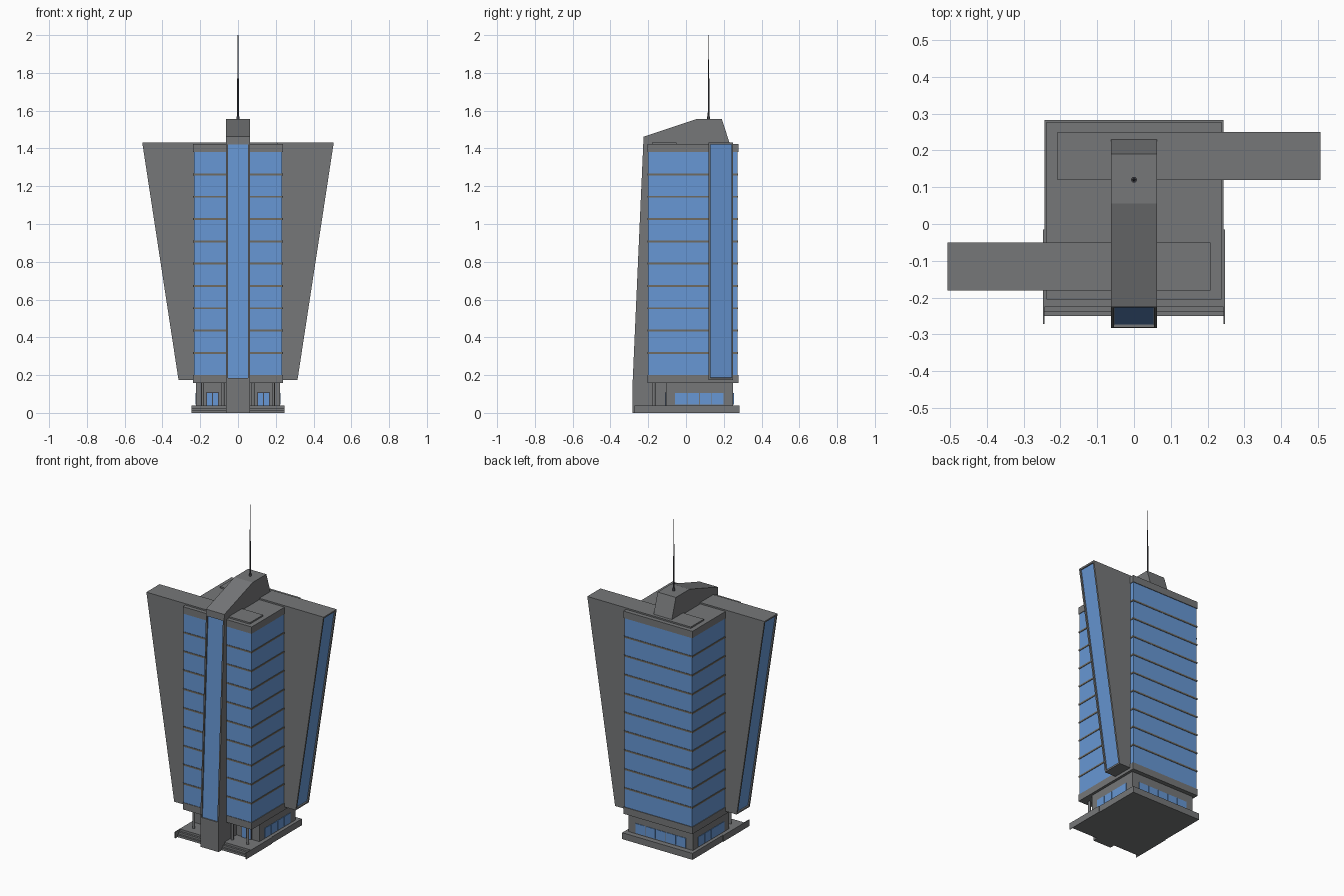
import bpy, bmesh
from mathutils import Vector

if "Cube" in bpy.data.objects:
    bpy.data.objects.remove(bpy.data.objects["Cube"])


def material(name, rgb):
    m = bpy.data.materials.new(name)
    m.diffuse_color = (*rgb, 1)
    m.use_nodes = True
    m.node_tree.nodes["Principled BSDF"].inputs["Base Color"].default_value = m.diffuse_color
    return m


GREY = material("grey concrete", (0.18, 0.185, 0.19))
BLUE = material("blue glass", (0.135, 0.31, 0.66))
BAND = material("brown grey trim", (0.16, 0.145, 0.12))
DARK = material("dark metal", (0.06, 0.06, 0.07))


def finish(name, bm, *mats):
    bmesh.ops.recalc_face_normals(bm, faces=bm.faces)
    me = bpy.data.meshes.new(name)
    bm.to_mesh(me)
    bm.free()
    for m in mats:
        me.materials.append(m)
    ob = bpy.data.objects.new(name, me)
    bpy.context.collection.objects.link(ob)
    return ob


def box(name, x, y, z, mat):
    bm = bmesh.new()
    bmesh.ops.create_cube(bm, size=1)
    for v in bm.verts:
        v.co = Vector([(a + b) / 2 + c * (b - a) for (a, b), c in zip((x, y, z), v.co)])
    return finish(name, bm, mat)


def rod(name, x, y, z0, z1, r0, r1, mat, sides=12):
    bm = bmesh.new()
    bmesh.ops.create_cone(bm, cap_ends=True, segments=sides, radius1=r0, radius2=r1, depth=z1 - z0)
    bmesh.ops.translate(bm, vec=(x, y, (z0 + z1) / 2), verts=bm.verts)
    ob = finish(name, bm, mat)
    for p in ob.data.polygons:
        p.use_smooth = abs(p.normal.z) < 0.9
    return ob


def glazed_prism(name, pts, offset, edge, border):
    """Extrude a closed profile by offset; recess a glass panel into the side on one edge."""
    bm = bmesh.new()
    off = Vector(offset)
    a = [bm.verts.new(p) for p in pts]
    b = [bm.verts.new(Vector(p) + off) for p in pts]
    bm.faces.new(a)
    bm.faces.new(b[::-1])
    n = len(pts)
    sides = [bm.faces.new((a[i], b[i], b[(i + 1) % n], a[(i + 1) % n])) for i in range(n)]
    bmesh.ops.recalc_face_normals(bm, faces=bm.faces)
    glass = sides[edge]
    bmesh.ops.inset_region(bm, faces=[glass], thickness=border, use_even_offset=True)
    bmesh.ops.inset_region(bm, faces=[glass], thickness=0.0004, depth=-0.008, use_even_offset=True)
    glass.material_index = 1
    return finish(name, bm, GREY, BLUE)


# Ground slab, front steps and thin stair cheeks
box("base_slab", (-.243, .243), (-.225, .283), (0, .04), GREY)
box("upper_step", (-.243, .243), (-.238, -.225), (0, .027), GREY)
box("lower_step", (-.243, .243), (-.25, -.238), (0, .014), GREY)
for s, side in ((-1, "left"), (1, "right")):
    box(f"{side}_stair_cheek", sorted((s * .243, s * .247)), (-.272, -.015), (0, .04), GREY)

# Recessed lobby with columns, doors and windows
box("lobby", (-.222, .222), (-.105, .25), (.04, .16), GREY)
for s, side in ((-1, "left"), (1, "right")):
    for i, x in enumerate((.08, .187)):
        rod(f"{side}_column_{i}", s * x, -.17, .04, .16, .008, .008, GREY)
    box(f"{side}_door_frame", sorted((s * .1, s * .17)), (-.109, -.104), (.04, .11), DARK)
    for i, x in enumerate((.106, .138)):
        box(f"{side}_door_{i}", sorted((s * x, s * (x + .026))), (-.112, -.108), (.04, .105), BLUE)
    for i in range(4):
        y = -.057 + i * .065
        box(f"{side}_lobby_window_{i}", sorted((s * .221, s * .225)), (y, y + .061), (.045, .105), BLUE)
for i in range(5):
    x = -.175 + i * .0705
    box(f"back_lobby_window_{i}", (x, x + .066), (.249, .253), (.045, .105), BLUE)

# Glass tower with floor lines and solid rims
box("tower_glass", (-.234, .234), (-.202, .273), (.19, 1.39), BLUE)
box("tower_lower_rim", (-.238, .238), (-.205, .277), (.157, .2), GREY)
box("tower_upper_rim", (-.238, .238), (-.205, .277), (1.38, 1.423), GREY)
for i in range(1, 10):
    z = .2 + i * .118
    box(f"floor_line_{i}", (-.237, .237), (-.2045, .2755), (z - .005, z + .005), BAND)

# Two leaning side wings, offset in depth, each with a glazed outer end
for s, side, y in ((-1, "left", -.18), (1, "right", .12)):
    prof = [(s * x, y, z) for x, z in ((.315, .175), (.507, 1.432), (-.208, 1.432), (-.208, .175))]
    glazed_prism(f"{side}_wing", prof, (0, .13, 0), 0, .01)

# Central spine running up the front and over the roof
spine = [(-.282, 0), (-.282, .175), (-.226, 1.43), (-.225, 1.462), (.055, 1.555),
         (.19, 1.555), (.235, 1.415), (-.1, 1.415), (-.1, 0)]
glazed_prism("central_spine", [(-.063, y, z) for y, z in spine], (.126, 0, 0), 1, .009)

# Mast
rod("mast_foot", 0, .12, 1.55, 1.57, .008, .008, DARK)
rod("mast_lower", 0, .12, 1.56, 1.77, .005, .004, DARK)
rod("mast_upper", 0, .12, 1.76, 2.0, .0028, .0015, DARK)
